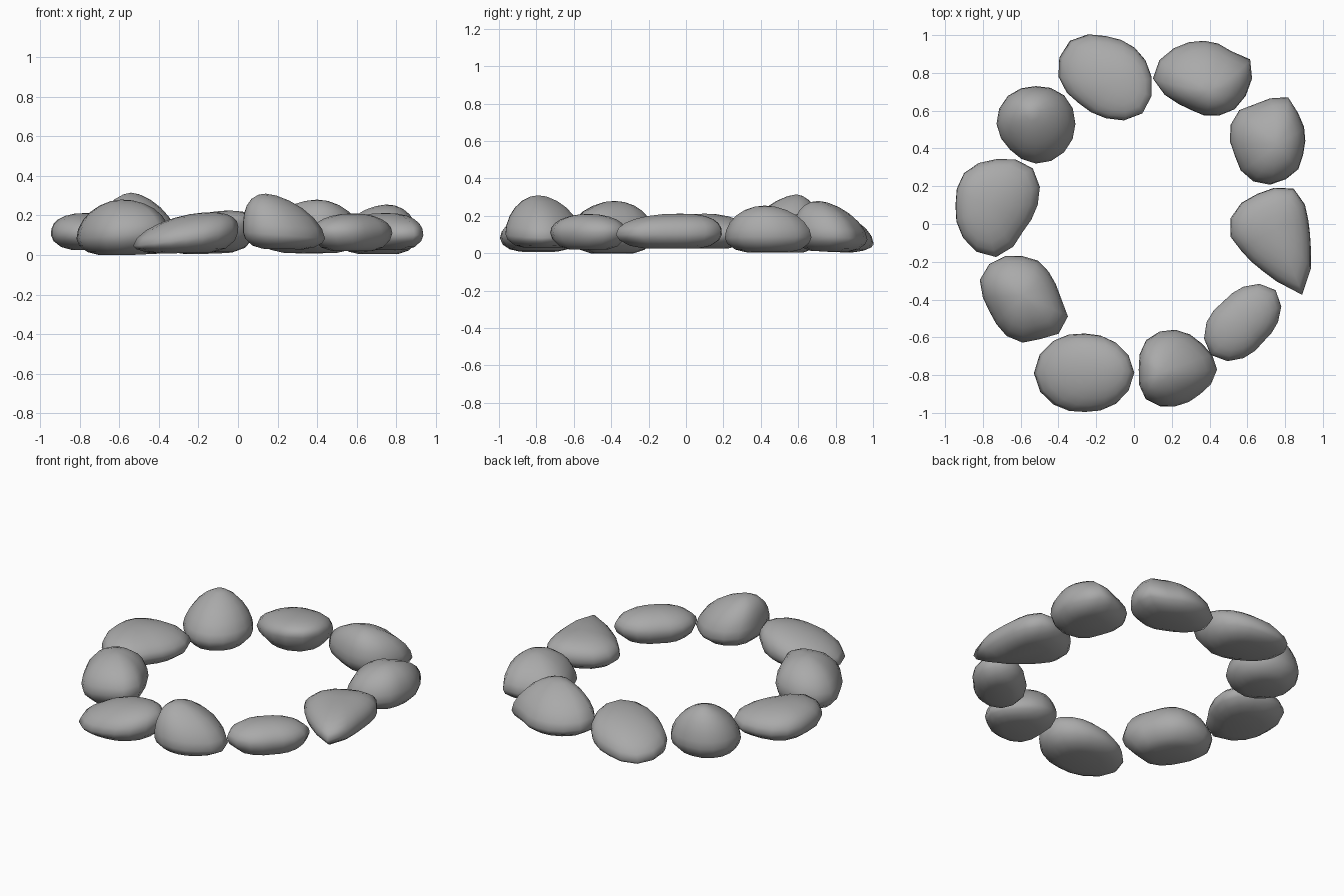
import bpy, bmesh
from math import sin, cos, tau, radians, pi

if "Cube" in bpy.data.objects:
    bpy.data.objects.remove(bpy.data.objects["Cube"])

SEG = 16
grey = bpy.data.materials.new("dark_grey_stone")
grey.diffuse_color = (.4, .4, .4, 1)
grey.use_nodes = True
grey.node_tree.nodes["Principled BSDF"].inputs["Base Color"].default_value = grey.diffuse_color


def ring_radius(r, u):
    """Smooth closed interpolation through the outline radii."""
    m = len(r)
    i = int(u) % m
    t = u - int(u)
    a, b, c, d = (r[(i + k) % m] for k in (-1, 0, 1, 2))
    return b + 0.5 * t * (c - a + t * (2*a - 5*b + 4*c - d + t * (3*(b - c) + d - a)))


def stone(name, centre, radii, top, peak=(0, 0), waist=.09, bottom=.01,
          tilt=(0, 0), n=2.0, turn=0):
    """Rounded stone: outline radii at the waist, dome above, shallow belly below."""
    bm = bmesh.new()
    rings = []
    levels = [(-1, .5), (-.8, .76), (-.4, .94), (0, 1)]
    for k in range(1, 6):
        a = k / 6 * pi / 2
        levels.append((sin(a) ** (2 / n), cos(a) ** (2 / n)))
    for f, s in levels:
        up = max(f, 0)
        shift = up ** 1.6
        z = waist + f * ((top - waist) if f > 0 else (waist - bottom))
        lean = 1 - .5 * up if f >= 0 else 1 + f * .8
        ring = []
        for j in range(SEG):
            a = radians(turn) + tau * j / SEG
            r = ring_radius(radii, j * len(radii) / SEG) * s
            dx, dy = r * cos(a), r * sin(a)
            zz = z + lean * (tilt[0] * dx + tilt[1] * dy)
            ring.append(bm.verts.new((centre[0] + peak[0] * shift + dx,
                                      centre[1] + peak[1] * shift + dy, max(zz, 0))))
        rings.append(ring)
    for lo, hi in zip(rings, rings[1:]):
        for j in range(SEG):
            k = (j + 1) % SEG
            bm.faces.new((lo[j], lo[k], hi[k], hi[j]))
    tip = bm.verts.new((centre[0] + peak[0], centre[1] + peak[1], top))
    for j in range(SEG):
        bm.faces.new((rings[-1][j], rings[-1][(j + 1) % SEG], tip))
    bm.faces.new(rings[0][::-1])
    for f in bm.faces:
        f.smooth = True
    me = bpy.data.meshes.new(name)
    bm.to_mesh(me)
    bm.free()
    me.materials.append(grey)
    bpy.context.collection.objects.link(bpy.data.objects.new(name, me))


# Back stones
stone("stone_back_left", (-.15, .78), (.243, .217, .215, .268, .25, .20, .22, .275),
      .22, (.06, -.03), .10, .01, (.12, -.18), 2.1)
stone("stone_back_right", (.37, .77),
      (.255, .265, .205, .20, .20, .208, .226, .255, .27, .225, .19, .18, .195, .212, .23, .24),
      .28, (.03, -.06), .09, .01, (0, -.08), 1.8)
# Right side stones
stone("stone_right_upper", (.72, .44),
      (.187, .195, .21, .25, .225, .21, .23, .225, .213, .202, .22, .232, .232, .22, .212, .19),
      .255, (.03, -.02), .08, .005, (.05, 0), 1.9)
stone("stone_right", (.75, -.06),
      (.345, .257, .2, .182, .19, .225, .265, .252, .24, .25, .255, .24, .2, .19, .2, .245),
      .212, (0, .03), .10, .025, (0, 0), 2.3, turn=-66)
stone("stone_right_lower", (.58, -.52), (.182, .24, .188, .153, .196, .245, .19, .147),
      .21, (0, 0), .11, .02, (0, 0), 2.1)
# Front stones
stone("stone_front_right", (.22, -.77), (.22, .195, .21, .22, .195, .223, .195, .185),
      .31, (-.08, -.02), .10, .03, (-.08, 0), 1.8)
stone("stone_front_left", (-.26, -.79), (.26, .23, .21, .24, .27, .235, .205, .23),
      .215, (.09, .02), .08, .01, (.13, 0), 2.0)
# Left side stones
stone("stone_left_lower", (-.59, -.39),
      (.203, .19, .195, .212, .22, .238, .25, .245, .21, .19, .197, .22, .238, .238, .27, .26),
      .28, (0, .01), .10, 0, (.08, 0), 1.9)
stone("stone_left", (-.73, .10), (.22, .275, .243, .24, .215, .247, .275, .2),
      .212, (-.04, 0), .10, .025, (0, 0), 2.1)
stone("stone_left_upper", (-.52, .53), (.21, .213, .2, .209, .208, .193, .21, .212),
      .315, (-.02, .06), .10, .005, (0, 0), 1.65)
